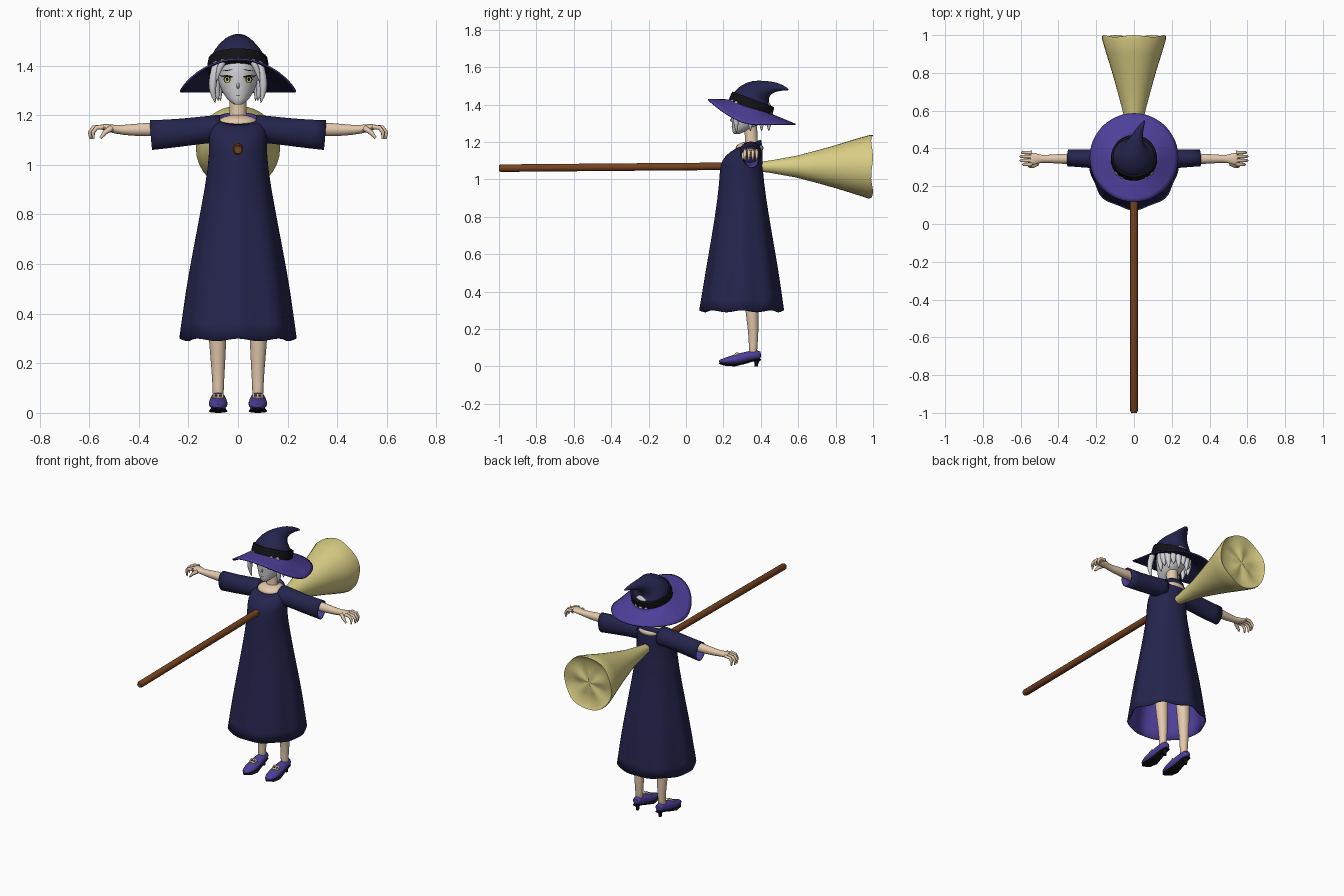
import bpy
import math
from math import sin, cos, pi
from mathutils import Vector
from mathutils.bvhtree import BVHTree

cube = bpy.data.objects.get("Cube")
if cube:
    bpy.data.objects.remove(cube, do_unlink=True)


def material(name, r, g, b):
    m = bpy.data.materials.new(name)
    m.use_nodes = True
    m.diffuse_color = (r, g, b, 1)
    m.node_tree.nodes["Principled BSDF"].inputs["Base Color"].default_value = (r, g, b, 1)
    return m


NAVY = material("navy cloth", .018, .018, .075)
PURPLE = material("purple", .075, .05, .32)
BLACK = material("black", .006, .006, .008)
SKIN = material("skin", .76, .58, .41)
WHITE = material("silver white", .64, .64, .67)
STRAW = material("straw", .69, .61, .23)
WOOD = material("brown wood", .18, .055, .014)
YELLOW = material("yellow", .85, .75, .16)


def make(name, verts, faces, mats, subdiv=0, thick=0):
    me = bpy.data.meshes.new(name)
    me.from_pydata([tuple(v) for v in verts], [], faces)
    for m in mats:
        me.materials.append(m)
    me.shade_smooth()
    me.set_sharp_from_angle(angle=math.radians(50))
    ob = bpy.data.objects.new(name, me)
    bpy.context.collection.objects.link(ob)
    if subdiv:
        mod = ob.modifiers.new("smooth", "SUBSURF")
        mod.levels = mod.render_levels = subdiv
    if thick:
        mod = ob.modifiers.new("lining", "SOLIDIFY")
        mod.thickness = thick
        mod.offset = -1
        mod.material_offset = len(mats) - 1
    return ob


def loft(name, rings, mats, caps=True, **kw):
    """Skin a list of equal closed rings."""
    n, k = len(rings[0]), len(rings)
    verts = [v for r in rings for v in r]
    faces = [(j * n + i, j * n + (i + 1) % n, (j + 1) * n + (i + 1) % n, (j + 1) * n + i)
             for j in range(k - 1) for i in range(n)]
    if caps:
        faces += [tuple(range(n))[::-1], tuple(range((k - 1) * n, k * n))]
    return make(name, verts, faces, mats, **kw)


def tube(name, path, radii, mats, n=12, ref=(0, 0, 1), **kw):
    """Sweep an ellipse along a path; a radius may be a (side, up) pair."""
    pts = [Vector(p) for p in path]
    rings = []
    for i, p in enumerate(pts):
        t = (pts[min(i + 1, len(pts) - 1)] - pts[max(i - 1, 0)]).normalized()
        u = t.cross(Vector(ref)).normalized()
        v = t.cross(u)
        a, b = radii[i] if isinstance(radii[i], tuple) else (radii[i], radii[i])
        rings.append([p + u * a * cos(2 * pi * k / n) + v * b * sin(2 * pi * k / n)
                      for k in range(n)])
    return loft(name, rings, mats, **kw)


def body_ring(zf, zb, hw, yf, yb, n=32, fold=0):
    """Horizontal oval given its front and back limits."""
    ring = []
    for i in range(n):
        a = 2 * pi * i / n
        k = 1 + fold * cos(8 * a)
        t = (1 + sin(a)) / 2
        ring.append((hw * k * cos(a), (yf + yb) / 2 + (yb - yf) / 2 * k * sin(a),
                     zf + (zb - zf) * t + fold * .2 * cos(8 * a)))
    return ring


def ellipsoid(name, centre, size, mat):
    levels = [-pi / 2 + pi * (j + .2) / 10.4 for j in range(11)]
    rings = [body_ring(*[centre[2] + size[2] * sin(a)] * 2, size[0] * cos(a),
                       centre[1] - size[1] * cos(a), centre[1] + size[1] * cos(a), 24)
             for a in levels]
    return loft(name, rings, [mat])


# Dress with a purple lining, flaring to a folded hem
dress = [(.295, .295, .232, .075, .52, .04), (.42, .42, .216, .095, .503, .035),
         (.55, .55, .198, .115, .485, .03), (.8, .8, .152, .157, .442, .015),
         (1, 1, .118, .18, .415, 0), (1.08, 1.08, .118, .18, .41, 0),
         (1.13, 1.17, .117, .21, .41, 0), (1.165, 1.212, .085, .265, .402, 0)]
loft("dress", [body_ring(*d[:5], fold=d[5]) for d in dress], [NAVY, PURPLE],
     caps=False, subdiv=1, thick=.005)
ellipsoid("upper_chest", (0, .34, 1.168), (.085, .075, .034), SKIN)
tube("neck", [(0, .35, 1.15), (0, .35, 1.2), (0, .345, 1.3)], [.042, .034, .034], [SKIN],
     n=20, ref=(1, 0, 0))

# Arms, hands, legs and shoes on both sides
for s, side in ((1, "left_"), (-1, "right_")):
    tube(side + "sleeve", [(s * .07, .345, 1.145), (s * .13, .345, 1.142),
                           (s * .24, .345, 1.128), (s * .35, .35, 1.12)],
         [(.06, .058), (.058, .055), (.048, .057), (.045, .061)], [NAVY, PURPLE],
         n=20, caps=False, subdiv=1, thick=.004)
    tube(side + "arm", [(s * .2, .345, 1.145), (s * .35, .345, 1.143), (s * .43, .345, 1.14),
                        (s * .495, .345, 1.142), (s * .525, .345, 1.15), (s * .555, .345, 1.154)],
         [.03, .029, .024, (.018, .017), (.034, .016), (.034, .011)], [SKIN], n=16, subdiv=1)
    for f in range(4):
        y = .315 + f * .021
        reach = (.585, .598, .598, .59)[f]
        tube(side + "finger", [(s * .54, y, 1.153), (s * (reach - .015), y, 1.15),
                               (s * reach, y, 1.13), (s * (reach - .003), y, 1.104)],
             [.01, .009, .008, .004], [SKIN], n=8, ref=(0, 1, 0))
    tube(side + "thumb", [(s * .51, .32, 1.148), (s * .535, .305, 1.132), (s * .555, .303, 1.108)],
         [.012, .01, .005], [SKIN], n=8, ref=(0, 1, 0))

    tube(side + "leg", [(s * .08, .355, .055), (s * .08, .36, .1), (s * .08, .36, .2),
                        (s * .083, .352, .3), (s * .083, .345, .5), (s * .075, .33, .78)],
         [.024, .022, .029, .036, .045, .06], [SKIN], n=20, ref=(1, 0, 0), subdiv=1)
    x = s * .08
    tube(side + "shoe", [(x, .175, .027), (x, .2, .028), (x, .25, .034), (x, .3, .046),
                         (x, .35, .058), (x, .385, .062), (x, .402, .062)],
         [(.01, .007), (.03, .015), (.04, .026), (.036, .028), (.03, .027), (.027, .025),
          (.016, .018)], [PURPLE], n=20, subdiv=1)
    tube(side + "sole", [(x, .178, .018), (x, .21, .009), (x, .26, .006), (x, .31, .018),
                         (x, .36, .033), (x, .4, .038)],
         [(.01, .005), (.033, .006), (.038, .006), (.03, .006), (.026, .006), (.018, .006)],
         [BLACK], n=12)
    tube(side + "heel", [(x, .38, .04), (x, .376, .02), (x, .376, 0)], [.019, .011, .009],
         [BLACK], n=12, ref=(1, 0, 0))
    for part, mat, w, lift in (("buckle", YELLOW, .021, 0), ("buckle_hole", PURPLE, .006, .003)):
        for dx in ((0,) if lift == 0 else (-.009, .009)):
            d = .012 if lift == 0 else .005
            rings = [[(x + dx + a * w, .268 + b * d - h * .3, .066 + b * d * .6 + h)
                      for a, b in ((-1, -1), (1, -1), (1, 1), (-1, 1))]
                     for h in (lift - .004, lift + .004)]
            loft(side + part, rings, [mat])

# Head with painted eyes, brows and mouth
head_rows = [(1.243, .014, .256, .285), (1.253, .03, .25, .31), (1.27, .047, .247, .35),
             (1.3, .066, .245, .405), (1.33, .077, .243, .43), (1.36, .081, .241, .44),
             (1.4, .082, .243, .44), (1.44, .07, .26, .43)]
head = loft("head", [body_ring(z, z, *r) for z, *r in head_rows], [WHITE])
surface = BVHTree.FromPolygons([v.co for v in head.data.vertices],
                               [tuple(p.vertices) for p in head.data.polygons])


def face_plate(name, x, z, w, h, mat, lift, tilt=0):
    verts = []
    for i in range(17):
        a = 2 * pi * i / 16
        r = 0 if i == 16 else 1
        px = x + w * r * cos(a)
        pz = z + h * r * sin(a) + tilt * w * r * cos(a)
        hit = surface.ray_cast(Vector((px, -1, pz)), Vector((0, 1, 0)))[0]
        verts.append((px, hit.y - lift, pz))
    make(name, verts, [(i, (i + 1) % 16, 16) for i in range(16)], [mat])


for s in (1, -1):
    face_plate("eye_white", s * .045, 1.345, .024, .017, WHITE, .0015)
    face_plate("eyelash", s * .046, 1.357, .026, .005, BLACK, .003, s * .1)
    face_plate("eye_rim", s * .044, 1.345, .014, .016, BLACK, .0025)
    face_plate("iris", s * .044, 1.343, .01, .012, YELLOW, .004)
    face_plate("pupil", s * .044, 1.345, .005, .008, BLACK, .0055)
    face_plate("eyebrow", s * .042, 1.381, .021, .002, BLACK, .002, s * -.15)
face_plate("mouth", 0, 1.281, .009, .0015, BLACK, .002)
tube("nose", [(0, .25, 1.335), (0, .24, 1.315), (0, .25, 1.306)], [.004, .006, .003],
     [WHITE], n=8, ref=(1, 0, 0))

# Hair: a cap plus hanging locks
ellipsoid("hair_cap", (0, .36, 1.375), (.098, .098, .075), WHITE)
for s in (1, -1):
    tube("side_lock", [(s * .08, .275, 1.43), (s * .1, .265, 1.35), (s * .106, .268, 1.3),
                       (s * .09, .27, 1.245)], [.02, .02, .016, .002], [WHITE], n=8,
         ref=(0, 1, 0), subdiv=1)
    tube("fringe_lock", [(s * .05, .25, 1.43), (s * .078, .25, 1.39), (s * .088, .255, 1.33)],
         [.016, .014, .002], [WHITE], n=8, ref=(0, 1, 0), subdiv=1)
for i in range(11):
    a = pi * (i - .5) / 9
    c, d = cos(a), sin(a)
    drop = .03 * (i % 2)
    tube("back_lock", [(.08 * c, .36 + .075 * d, 1.4), (.095 * c, .36 + .09 * d, 1.335),
                       (.08 * c, .36 + .088 * d, 1.252 + drop)], [.026, .025, .002],
         [WHITE], n=8, ref=(-d, c, 0), subdiv=1)

# Hat: drooping brim, band and curled crown
brim = []
for j in range(7):
    t = 1 - j / 6
    r = .112 + .123 * t
    ring = []
    for i in range(48):
        a = 2 * pi * i / 48
        inner = 1.388 - .04 * sin(a)
        rim = 1.297 + .133 * max(0, -sin(a)) ** 1.6
        ring.append((r * cos(a), .352 + r * sin(a), inner + (rim - inner) * t))
    brim.append(ring)
loft("hat_brim", brim, [PURPLE, NAVY], caps=False, thick=.007)
tube("hat_crown", [(0, .34, 1.37), (0, .356, 1.412), (0, .372, 1.445), (.002, .395, 1.47),
                   (.007, .43, 1.488), (.02, .475, 1.495), (.04, .52, 1.49), (.058, .55, 1.478)],
     [.12, .119, .102, .075, .042, .027, .014, .003], [NAVY], n=24, ref=(1, 0, 0), subdiv=1)
tube("hat_band", [(0, .341, 1.376), (0, .354, 1.412), (0, .36, 1.428)], [.123, .122, .119],
     [BLACK], n=32, ref=(1, 0, 0))

# Broom: long handle and flared bristles with a hollowed end
tube("broom_handle", [(0, -1, 1.06), (0, -.99, 1.06), (0, -.3, 1.066), (0, .45, 1.072)],
     [.015, .02, .02, .02], [WOOD], n=16)
profile = [(.38, .024), (.45, .033), (.59, .058), (.7, .087), (.8, .115), (.9, .146),
           (.98, .17), (.995, .168), (.975, .13), (.98, .07), (.982, .01)]
loft("broom_bristles",
     [[(r * sin(2 * pi * i / 32), y + (.005 * cos(10 * pi * i / 32) if y > .96 else 0),
        1.068 + r * cos(2 * pi * i / 32)) for i in range(32)] for y, r in profile], [STRAW])
